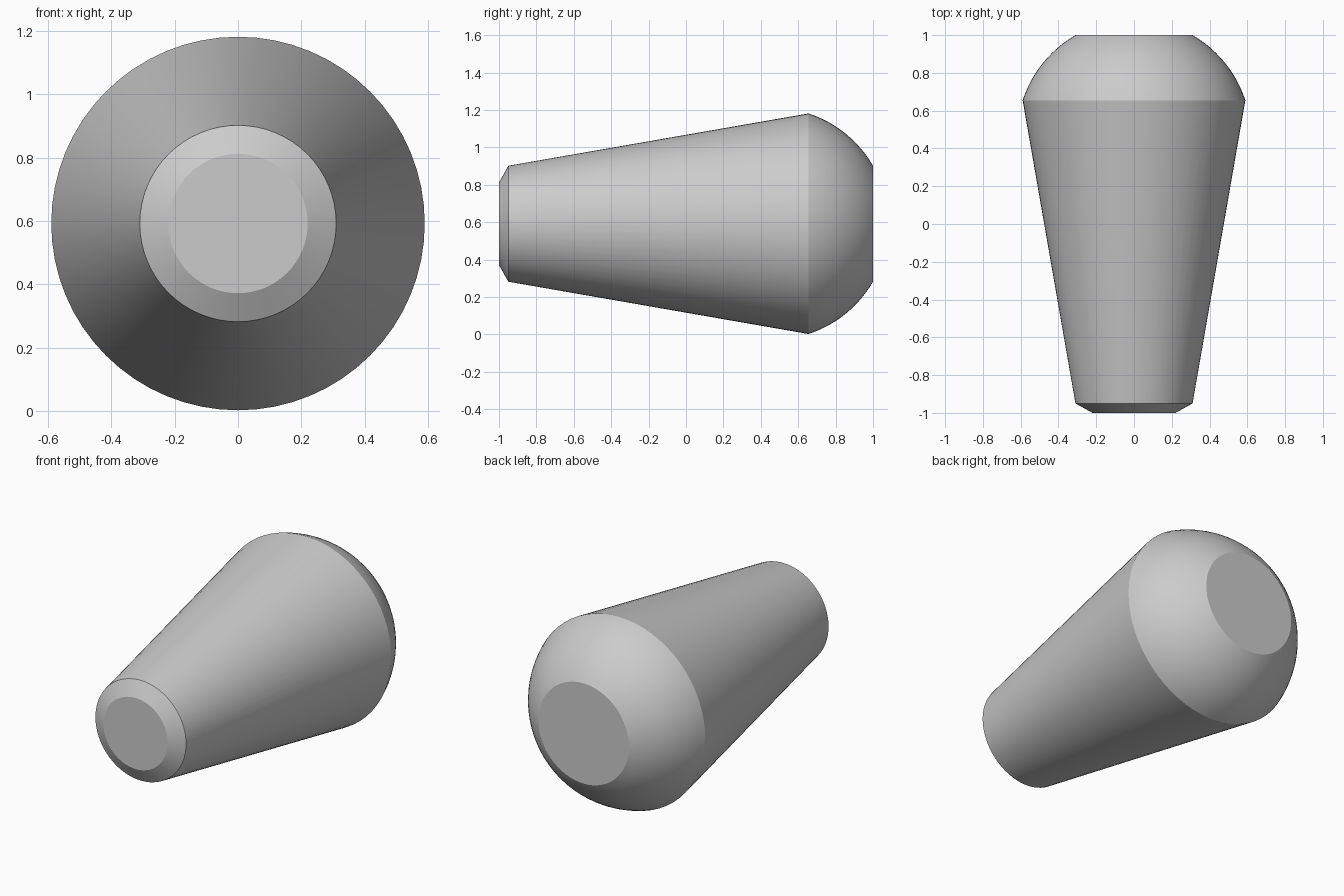
import bpy
import bmesh
from math import atan2, cos, sin, pi, radians
from mathutils import Matrix

cube = bpy.data.objects.get("Cube")
if cube:
    bpy.data.objects.remove(cube)

SEGMENTS = 64
MID_Z = 0.592


def make_material(name, rgb):
    mat = bpy.data.materials.new(name)
    mat.use_nodes = True
    mat.diffuse_color = (*rgb, 1)
    mat.node_tree.nodes["Principled BSDF"].inputs["Base Color"].default_value = (*rgb, 1)
    return mat


def lathe_along_y(name, profile, mat):
    """Turn (radius, y) points about the y axis, with flat end caps."""
    bm = bmesh.new()
    rings = []
    for r, y in profile:
        angles = [2 * pi * i / SEGMENTS for i in range(SEGMENTS)]
        rings.append([bm.verts.new((r * cos(a), y, r * sin(a))) for a in angles])
    for a, b in zip(rings, rings[1:]):
        for i in range(SEGMENTS):
            j = (i + 1) % SEGMENTS
            bm.faces.new((a[i], a[j], b[j], b[i]))
    bm.faces.new(rings[0])
    bm.faces.new(rings[-1])
    bmesh.ops.recalc_face_normals(bm, faces=bm.faces)
    bmesh.ops.transform(bm, matrix=Matrix.Translation((0, 0, MID_Z)), verts=bm.verts)
    mesh = bpy.data.meshes.new(name)
    bm.to_mesh(mesh)
    bm.free()
    mesh.materials.append(mat)
    obj = bpy.data.objects.new(name, mesh)
    bpy.context.collection.objects.link(obj)
    bpy.ops.object.select_all(action="DESELECT")
    obj.select_set(True)
    bpy.context.view_layer.objects.active = obj
    bpy.ops.object.shade_smooth_by_angle(angle=radians(25))
    return obj


grey = make_material("plain grey", (0.6, 0.6, 0.6))

# Chamfered nose and tapered body
profile = [(0.22, -1.0), (0.31, -0.95)]

# Rounded rear: arc of a sphere centred on the axis, cut flat at the back
centre, radius, steps = 0.463, 0.62, 12
start = atan2(0.655 - centre, 0.59)
end = atan2(1.0 - centre, 0.31)
for i in range(steps + 1):
    a = start + (end - start) * i / steps
    profile.append((radius * cos(a), centre + radius * sin(a)))

lathe_along_y("tapered_knob", profile, grey)
